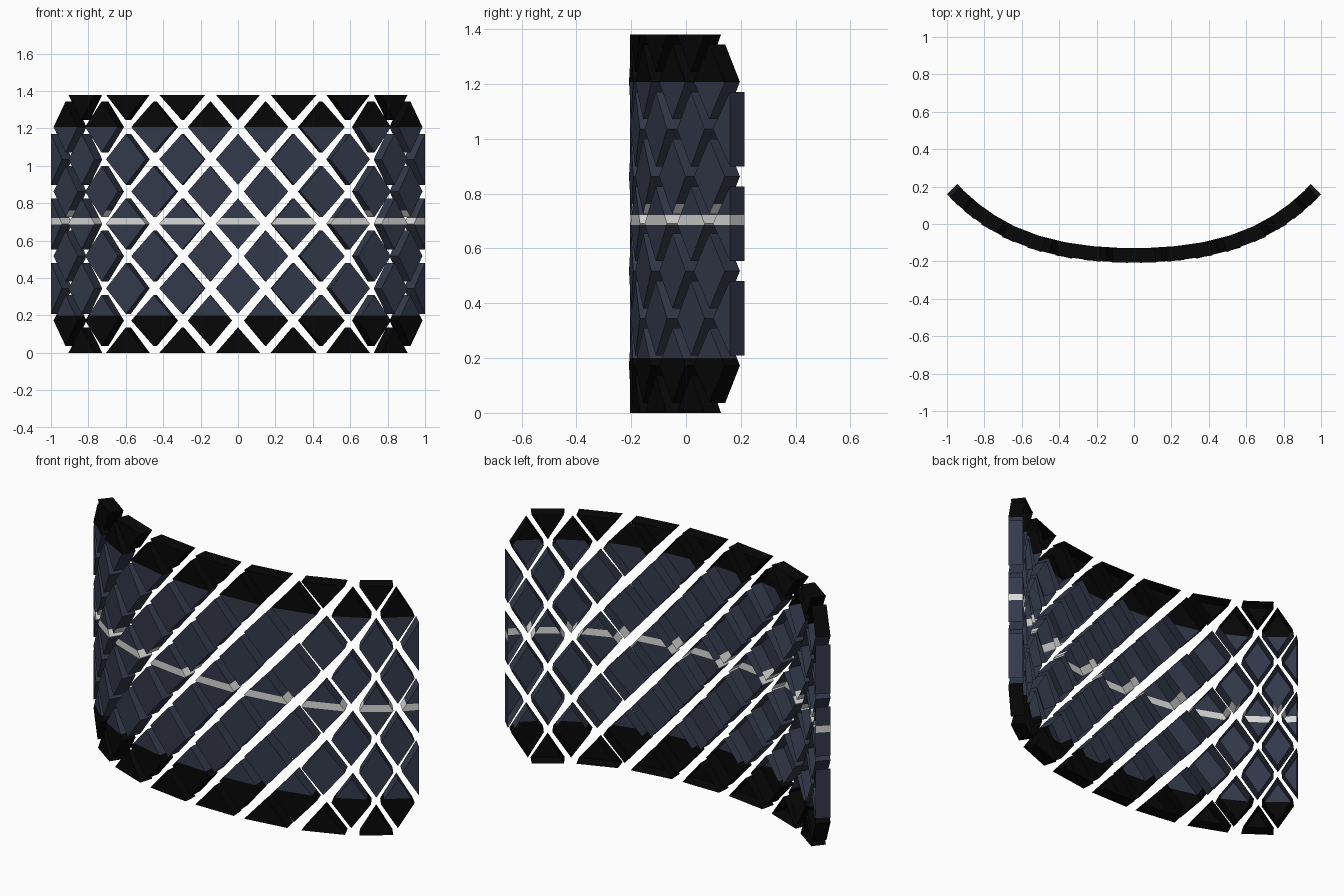
import bpy
import bmesh
import math
from mathutils import Vector

cube = bpy.data.objects.get("Cube")
if cube:
    bpy.data.objects.remove(cube, do_unlink=True)

HEIGHT = 1.38
STEP = HEIGHT / 8       # half the vertical pitch of the lattice
FILL = 0.79             # share of each lattice cell that is solid
THICK = 0.077
LAST = 8                # half columns at both ends
COLUMN_X = [0, 0.15, 0.30, 0.452, 0.60, 0.73, 0.837, 0.922, 1.0]


def material(name, colour):
    mat = bpy.data.materials.new(name)
    mat.use_nodes = True
    mat.diffuse_color = (*colour, 1)
    mat.node_tree.nodes["Principled BSDF"].inputs["Base Color"].default_value = (*colour, 1)
    return mat


MATERIALS = [material("slate blue", (0.033, 0.041, 0.069)),
             material("black", (0.002, 0.002, 0.002)),
             material("light grey", (0.69, 0.69, 0.68))]


# Outer curve of the bowed panel, seen from above
def curve_point(i):
    x = math.copysign(COLUMN_X[abs(i)], i)
    return Vector((x, -0.205 + 0.207 * x ** 2 + 0.158 * x ** 4, 0))


def frame(i):
    origin = curve_point(i)
    x = origin.x
    tangent = Vector((1, 0.414 * x + 0.632 * x ** 3, 0)).normalized()
    inward = Vector((-tangent.y, tangent.x, 0))
    return origin, tangent, inward


# Blocks narrow towards the ends, following the spacing of the columns
def half_width(i):
    a = min(abs(i), LAST - 1)
    return FILL * (curve_point(a + 1) - curve_point(a)).length


# One diamond block, open at the back, halved where it meets the panel border
def add_block(bm, i, k):
    origin, tangent, inward = frame(i)
    w, h = half_width(i), FILL * STEP
    corners = [(-w, 0), (0, -h), (w, 0), (0, h)]
    if i == LAST:
        corners.pop(2)
    elif i == -LAST:
        corners.pop(0)
    elif k == 0:
        corners.pop(1)
    elif k == 8:
        corners.pop(3)
    rings = []
    for depth, scale in ((0, 1), (THICK, 0.95)):
        rings.append([bm.verts.new(origin + tangent * u * scale + inward * depth
                                   + Vector((0, 0, k * STEP + v))) for u, v in corners])
    outer, inner = rings
    bm.faces.new(outer)
    n = len(corners)
    for j in range(n):
        bm.faces.new((outer[j], inner[j], inner[(j + 1) % n], outer[(j + 1) % n]))


# Colour by height: black borders, grey centre stripe, grey lower tips on odd columns
def paint(bm, i):
    inward = frame(i)[2]
    levels = [0.2, 0.685, 0.722, 1.207] + ([0.762] if i % 2 else [])
    for z in levels:
        bmesh.ops.bisect_plane(bm, geom=bm.verts[:] + bm.edges[:] + bm.faces[:],
                               plane_co=(0, 0, z), plane_no=(0, 0, 1))
    bm.normal_update()
    for face in bm.faces:
        z = face.calc_center_median().z
        wall = abs(face.normal.dot(inward)) < 0.7
        if z < 0.2 or z > 1.207:
            face.material_index = 1
        elif 0.685 < z < 0.722 or (i % 2 and wall and 0.722 < z < 0.762):
            face.material_index = 2


# Columns of blocks, alternate ones shifted by half a pitch
for i in range(-LAST, LAST + 1):
    bm = bmesh.new()
    for k in range(i % 2, 9, 2):
        if abs(i) == LAST and k in (0, 8):
            continue
        add_block(bm, i, k)
    paint(bm, i)
    side = "left" if i > 0 else "right" if i < 0 else "centre"
    name = f"block_column_{side}_{abs(i)}"
    mesh = bpy.data.meshes.new(name)
    bm.to_mesh(mesh)
    bm.free()
    for mat in MATERIALS:
        mesh.materials.append(mat)
    bpy.context.collection.objects.link(bpy.data.objects.new(name, mesh))
